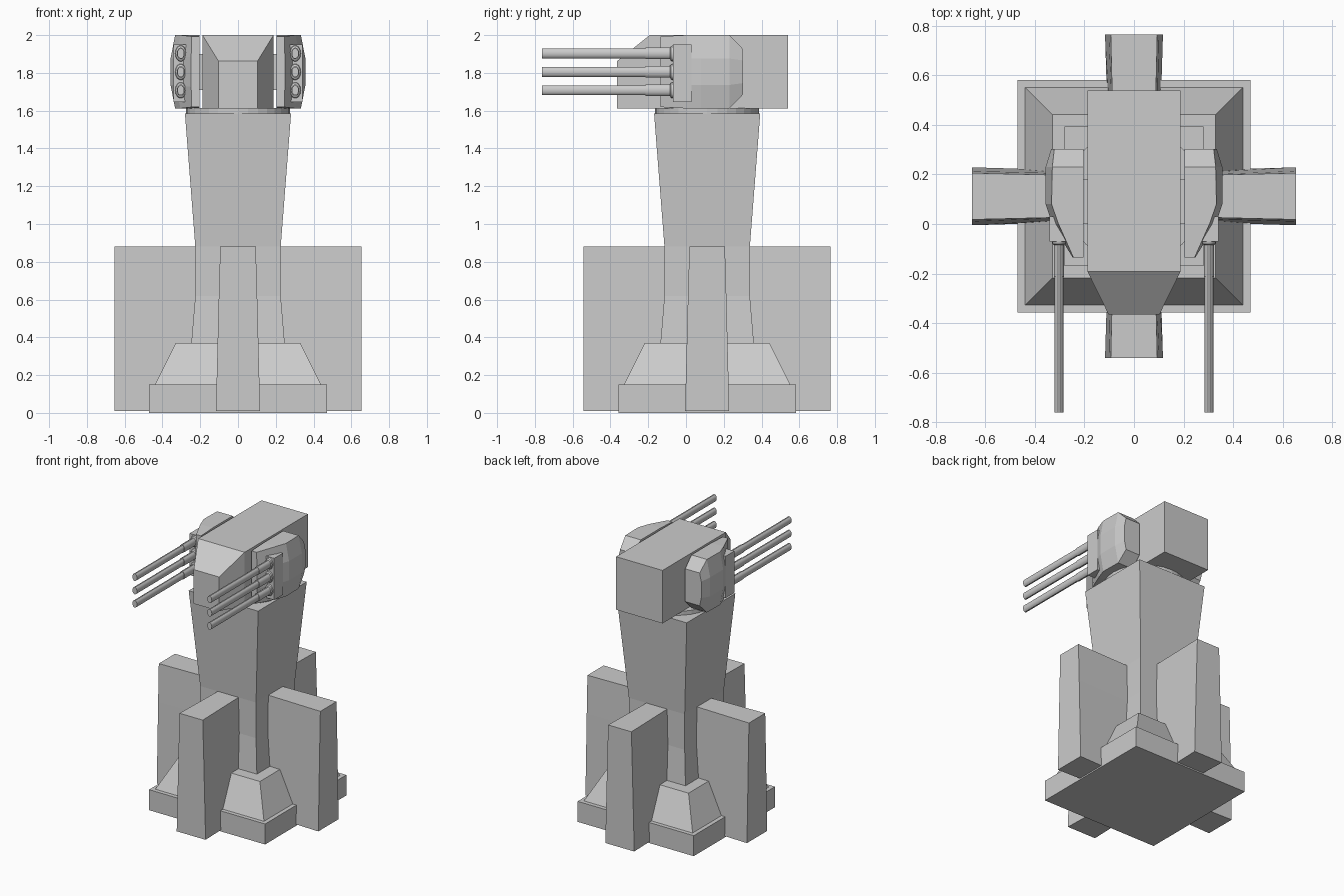
import bpy, bmesh, math
from mathutils import Matrix, Vector

if "Cube" in bpy.data.objects:
    bpy.data.objects.remove(bpy.data.objects["Cube"])

CY = 0.112   # y of the tower axis
ZC = 1.806   # mid height of the gun pods


def finish(name, bm):
    bmesh.ops.recalc_face_normals(bm, faces=bm.faces)
    me = bpy.data.meshes.new(name)
    bm.to_mesh(me)
    bm.free()
    ob = bpy.data.objects.new(name, me)
    bpy.context.collection.objects.link(ob)
    return ob


def loft(name, rings, matrix=Matrix()):
    """Skin a list of equal-length point rings and cap both ends."""
    bm = bmesh.new()
    vs = [[bm.verts.new(matrix @ Vector(p)) for p in r] for r in rings]
    n = len(rings[0])
    for a, b in zip(vs, vs[1:]):
        for i in range(n):
            j = (i + 1) % n
            bm.faces.new((a[i], a[j], b[j], b[i]))
    bm.faces.new(vs[0])
    bm.faces.new(vs[-1])
    return finish(name, bm)


def square(h, z):
    return [(-h, CY - h, z), (h, CY - h, z), (h, CY + h, z), (-h, CY + h, z)]


def lathe_y(name, profile, x, z, sx=1.0, n=14):
    """Round part along y from (y, radius) pairs, squashed in x by sx."""
    rings = [[(x + sx * r * math.cos(t), y, z + r * math.sin(t))
              for t in (2 * math.pi * i / n for i in range(n))] for y, r in profile]
    ob = loft(name, rings)
    for p in ob.data.polygons:
        p.use_smooth = len(p.vertices) == 4
    bpy.context.view_layer.objects.active = ob
    bpy.ops.object.select_all(action='DESELECT')
    ob.select_set(True)
    bpy.ops.object.shade_smooth_by_angle(angle=math.radians(35))
    return ob


def box(name, x0, x1, y0, y1, z0, z1):
    return loft(name, [[(x0, y0, z), (x1, y0, z), (x1, y1, z), (x0, y1, z)] for z in (z0, z1)])


# Stepped foundation and flared column
loft("base", [square(0.47, 0), square(0.47, 0.15), square(0.44, 0.15), square(0.33, 0.37)])
loft("column", [square(0.248, 0.36), square(0.226, 0.62), square(0.226, 0.88), square(0.281, 1.585)])

# Four buttresses around the tower
for k in range(4):
    rings = [[(0.15, -w * 0.87, z), (0.654, -w, z), (0.654, w, z), (0.15, w * 0.87, z)]
             for z, w in ((0.01, 0.117), (0.60, 0.102), (0.88, 0.094))]
    m = Matrix.Translation((0, CY, 0)) @ Matrix.Rotation(k * math.pi / 2, 4, 'Z')
    loft("buttress", rings, m)

# Turntable
bm = bmesh.new()
bmesh.ops.create_cone(bm, cap_ends=True, segments=32, radius1=0.275, radius2=0.275, depth=0.035,
                      matrix=Matrix.Translation((0, CY, 1.597)))
finish("turntable", bm)

# Turret head with tapered nose
loft("turret_head", [[(-w, y, 1.612), (w, y, 1.612), (w, y, t), (-w, y, t)]
                     for y, w, t in ((-0.365, 0.103, 1.862), (-0.192, 0.188, 2.0), (0.54, 0.188, 2.0))])

# Gun pods on both sides
for s in (-1, 1):
    rings = []
    for y, xt, xm, h, q in ((-0.135, 0.245, 0.248, 0.187, 0.08), (0.0, 0.305, 0.330, 0.194, 0.07),
                            (0.08, 0.333, 0.357, 0.194, 0.07), (0.23, 0.330, 0.357, 0.194, 0.07),
                            (0.302, 0.322, 0.335, 0.12, 0.06)):
        rings.append([(s * x, y, ZC + z) for x, z in
                      ((0.205, -h), (xt, -h), (xm, -q), (xm, q), (xt, h), (0.205, h))])
    loft("gun_pod", rings)
    box("pod_axle", min(s * 0.15, s * 0.22), max(s * 0.15, s * 0.22), 0.0, 0.18, 1.71, 1.90)

    # Barrel mount
    x0, x1 = sorted((s * 0.262, s * 0.342))
    box("barrel_mount", x0, x1, -0.07, 0.03, 1.645, 1.95)

    # Three stacked barrels with sleeves and ball joints
    for z in (1.708, 1.805, 1.903):
        lathe_y("barrel", [(-0.762, 0.027), (-0.215, 0.027), (-0.215, 0.031), (-0.085, 0.031),
                           (-0.08, 0.04), (-0.065, 0.045), (-0.04, 0.045)],
                s * 0.303, z, 0.68)
